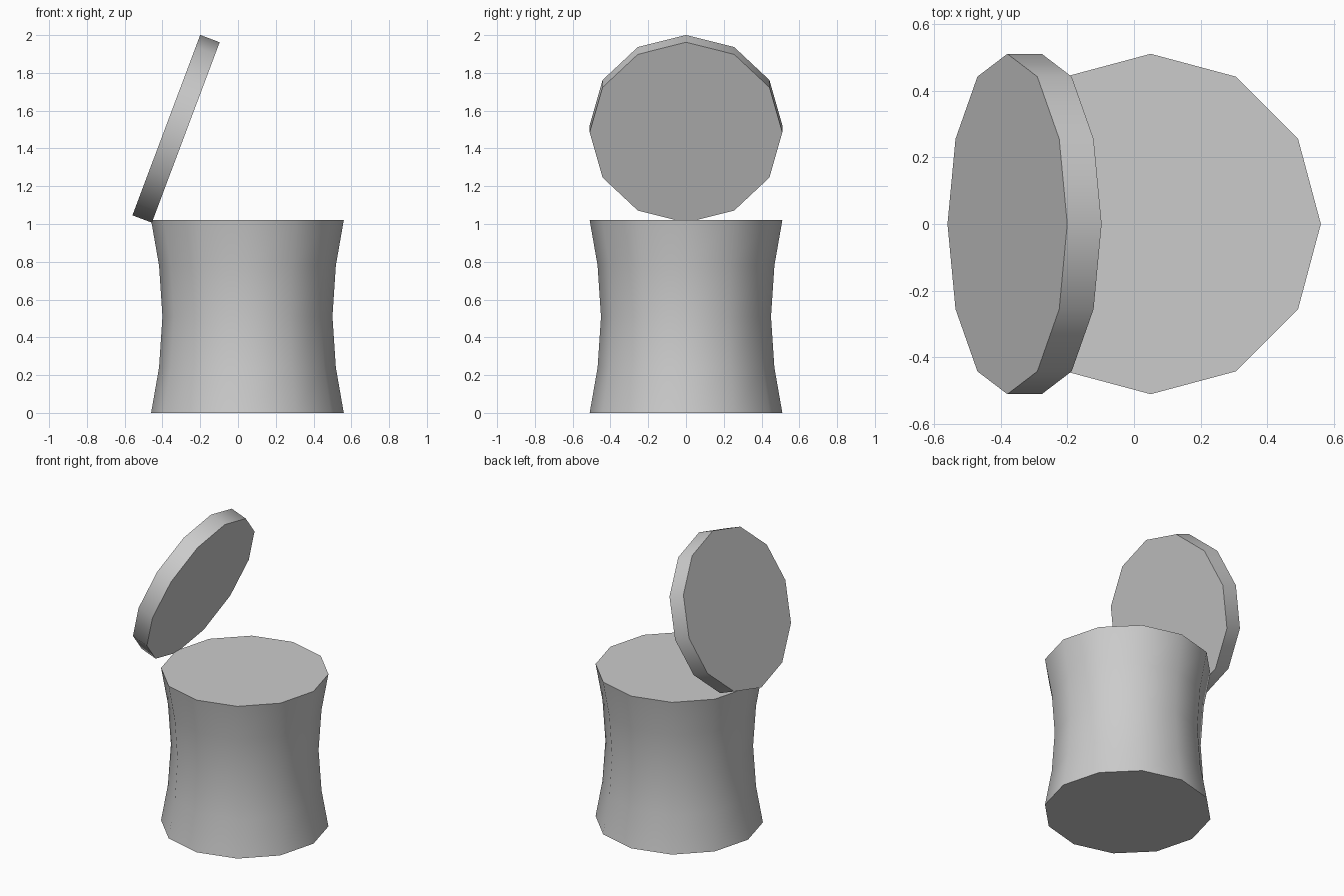
import bpy, bmesh
from math import cos, sin, pi, radians

if "Cube" in bpy.data.objects:
    bpy.data.objects.remove(bpy.data.objects["Cube"])

SIDES = 12


def turned(name, profile, location, tilt=0.0):
    """Closed 12-sided solid from (radius, z) rings, capped at both ends."""
    bm = bmesh.new()
    rings = [[bm.verts.new((r * cos(2 * pi * i / SIDES), r * sin(2 * pi * i / SIDES), z))
              for i in range(SIDES)] for r, z in profile]
    for low, high in zip(rings, rings[1:]):
        for i in range(SIDES):
            j = (i + 1) % SIDES
            bm.faces.new((low[i], low[j], high[j], high[i]))
    bm.faces.new(rings[0][::-1])
    bm.faces.new(rings[-1])
    mesh = bpy.data.meshes.new(name)
    bm.to_mesh(mesh)
    bm.free()
    obj = bpy.data.objects.new(name, mesh)
    bpy.context.collection.objects.link(obj)
    obj.location = location
    obj.rotation_euler = (0, tilt, 0)
    # Smooth sides, crisp cap edges
    bpy.ops.object.select_all(action='DESELECT')
    obj.select_set(True)
    bpy.context.view_layer.objects.active = obj
    bpy.ops.object.shade_smooth_by_angle(angle=radians(35))
    return obj


# Waisted container body
turned("body", [(0.51, 0), (0.468, 0.24), (0.45, 0.51), (0.468, 0.78), (0.51, 1.02)],
       (0.05, 0, 0))

# Lid tipped open on the left rim
turned("lid", [(0.51, -0.055), (0.51, 0.055)], (-0.328, 0, 1.504), radians(-69.4))
